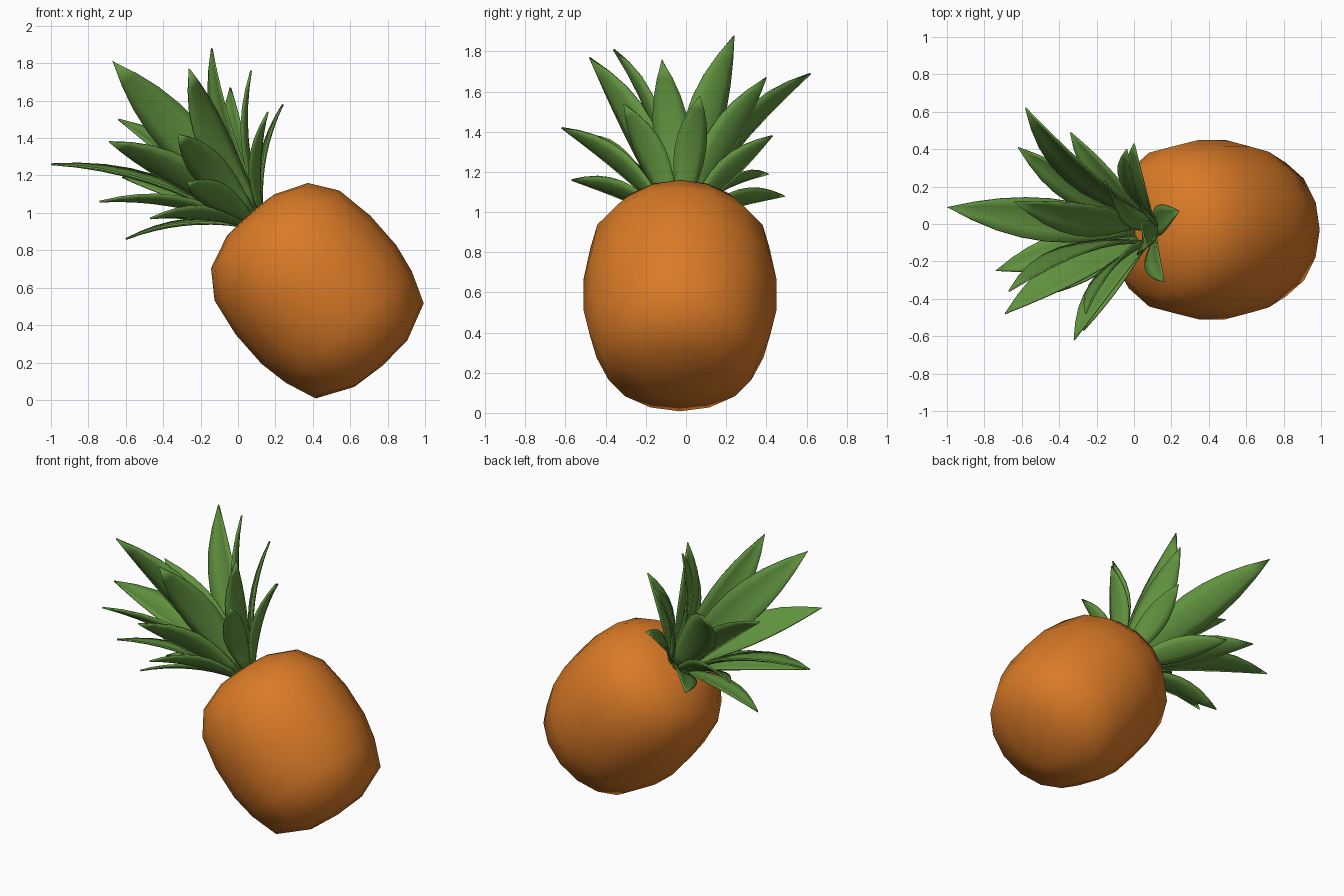
import bpy, bmesh, math
from mathutils import Vector

if "Cube" in bpy.data.objects:
    bpy.data.objects.remove(bpy.data.objects["Cube"])


def material(name, rgb):
    m = bpy.data.materials.new(name)
    m.diffuse_color = (*rgb, 1)
    m.use_nodes = True
    m.node_tree.nodes["Principled BSDF"].inputs["Base Color"].default_value = m.diffuse_color
    return m


orange = material("orange skin", (0.70, 0.195, 0.02))
green = material("leaf green", (0.12, 0.29, 0.05))

CENTRE = Vector((0.42, -0.03, 0.585))
AXIS = Vector((-0.66, 0, 0.75)).normalized()
SIDE = Vector((0, 1, 0))
ACROSS = SIDE.cross(AXIS)


def finish(name, bm, mat, angle):
    bmesh.ops.recalc_face_normals(bm, faces=bm.faces)
    me = bpy.data.meshes.new(name)
    bm.to_mesh(me)
    bm.free()
    me.materials.append(mat)
    ob = bpy.data.objects.new(name, me)
    bpy.context.collection.objects.link(ob)
    bpy.ops.object.select_all(action='DESELECT')
    ob.select_set(True)
    bpy.context.view_layer.objects.active = ob
    bpy.ops.object.shade_smooth_by_angle(angle=math.radians(angle))
    return ob


# Fruit body: a barrel profile (distance along axis, radius) turned about the tilted axis
profile = [(0.535, 0.17), (0.462, 0.345), (0.32, 0.445), (0.11, 0.48), (-0.10, 0.48),
           (-0.26, 0.45), (-0.43, 0.385), (-0.52, 0.19)]
N = 16
bm = bmesh.new()
rings = []
for h, r in profile:
    ring = []
    for i in range(N):
        a = 2 * math.pi * i / N
        ring.append(bm.verts.new(CENTRE + AXIS * h
                                 + (ACROSS * math.cos(a) + SIDE * math.sin(a)) * r))
    rings.append(ring)
for r0, r1 in zip(rings, rings[1:]):
    for i in range(N):
        j = (i + 1) % N
        bm.faces.new((r0[i], r0[j], r1[j], r1[i]))
for ring, h in ((rings[0], 0.55), (rings[-1], -0.535)):
    pole = bm.verts.new(CENTRE + AXIS * h)
    for i in range(N):
        bm.faces.new((ring[i], ring[(i + 1) % N], pole))
finish("fruit_body", bm, orange, 80)

# Crown leaves: each one arcs from a small ring on top of the fruit to its tip
CROWN = CENTRE + AXIS * 0.52
WIDTHS = [0.32, 0.55, 0.78, 0.94, 1.0, 0.93, 0.74, 0.42, 0.0]


def leaf(name, tip):
    tip = Vector(tip)
    rel = tip - CROWN
    radial = (rel - AXIS * rel.dot(AXIS)).normalized()
    across = AXIS.cross(radial)
    base = CROWN + radial * 0.07
    chord = tip - base
    length = chord.length
    out = across.cross(chord).normalized()
    if out.dot(radial) < 0:
        out.negate()
    ctrl = (base + tip) / 2 - out * 0.15 * length
    half = (0.07 + 0.15 * length) / 2
    bm = bmesh.new()
    rows = []
    for k, w in enumerate(WIDTHS):
        t = k / (len(WIDTHS) - 1)
        p = base * (1 - t) ** 2 + ctrl * 2 * t * (1 - t) + tip * t * t
        if w == 0:
            rows.append([bm.verts.new(p)])
        else:  # cupped towards the crown axis
            rows.append([bm.verts.new(p + across * s * half * w
                                      - out * 0.22 * half * w * (s * s - 0.4))
                         for s in (-1, -0.5, 0, 0.5, 1)])
    for a, b in zip(rows, rows[1:]):
        for i in range(4):
            if len(b) == 1:
                bm.faces.new((a[i], a[i + 1], b[0]))
            else:
                bm.faces.new((a[i], a[i + 1], b[i + 1], b[i]))
    ob = finish(name, bm, green, 50)
    mod = ob.modifiers.new("thickness", 'SOLIDIFY')
    mod.thickness = 0.01
    mod.offset = 0


tips = [(-0.14, 0.24, 1.88), (-0.67, -0.36, 1.81), (-0.26, -0.48, 1.77), (0.07, -0.12, 1.76),
        (-0.58, 0.62, 1.69), (-0.04, 0.40, 1.67), (0.24, 0.07, 1.58), (0.16, -0.31, 1.54),
        (-0.64, 0.12, 1.50), (-0.32, -0.62, 1.42), (-0.69, -0.48, 1.38), (0.0, 0.43, 1.38),
        (-1.0, 0.09, 1.26), (-0.62, 0.41, 1.19), (-0.27, -0.57, 1.16), (-0.34, 0.49, 1.08),
        (-0.74, -0.25, 1.06), (-0.47, -0.38, 0.97), (-0.60, 0.08, 0.86)]
for n, tip in enumerate(tips, 1):
    leaf(f"crown_leaf_{n}", tip)
